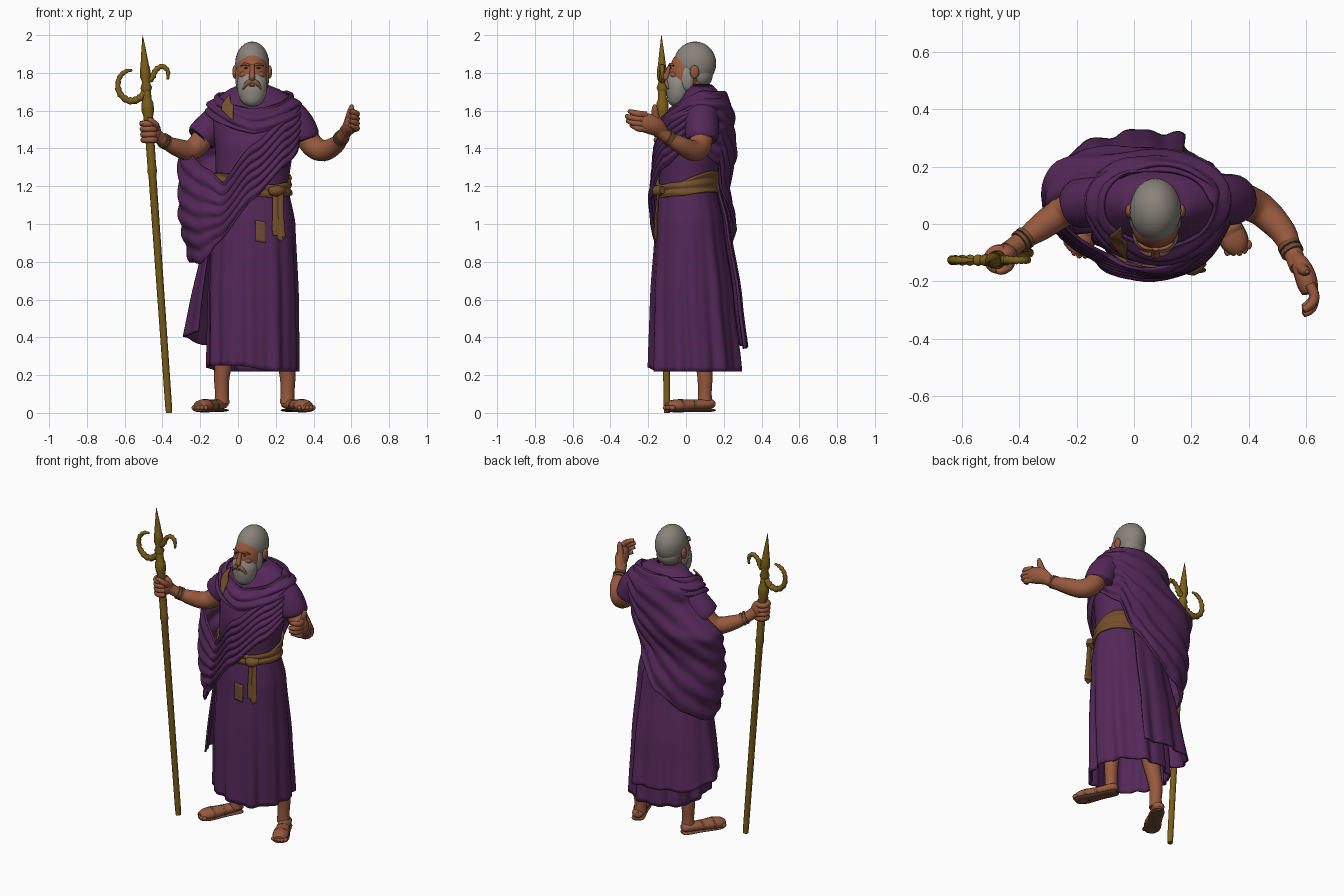
import bpy, bmesh, math
from mathutils import Vector

cube = bpy.data.objects.get("Cube")
if cube:
    bpy.data.objects.remove(cube, do_unlink=True)


def material(name, *rgb):
    m = bpy.data.materials.new(name)
    m.use_nodes = True
    m.diffuse_color = (*rgb, 1)
    m.node_tree.nodes["Principled BSDF"].inputs["Base Color"].default_value = (*rgb, 1)
    return m


PURPLE = material("purple_cloth", .088, .021, .098)
SKIN = material("skin", .31, .1, .047)
GREY = material("grey_hair", .25, .225, .195)
BEARD = material("pale_beard", .29, .265, .23)
TAN = material("tan_moustache", .22, .11, .06)
OCHRE = material("ochre_cloth", .175, .08, .024)
GOLD = material("old_gold", .2, .112, .01)
LEATHER = material("brown_leather", .16, .07, .033)
DARK = material("dark_eye", .11, .04, .022)


def finish(name, bm, mat, angle=50):
    bmesh.ops.recalc_face_normals(bm, faces=bm.faces)
    me = bpy.data.meshes.new(name)
    bm.to_mesh(me)
    bm.free()
    me.materials.append(mat)
    ob = bpy.data.objects.new(name, me)
    bpy.context.collection.objects.link(ob)
    bpy.ops.object.select_all(action='DESELECT')
    ob.select_set(True)
    bpy.context.view_layer.objects.active = ob
    bpy.ops.object.shade_smooth_by_angle(angle=math.radians(angle))
    return ob


def grid(name, rows, mat, closed=True, caps=False, thick=0):
    """Skin a list of equally long rows of points."""
    bm = bmesh.new()
    vs = [[bm.verts.new(p) for p in row] for row in rows]
    n = len(rows[0])
    for a, b in zip(vs, vs[1:]):
        for i in range(n if closed else n - 1):
            j = (i + 1) % n
            bm.faces.new((a[i], a[j], b[j], b[i]))
    if caps:
        bm.faces.new(vs[0])
        bm.faces.new(vs[-1])
    ob = finish(name, bm, mat)
    if thick:
        mod = ob.modifiers.new("thickness", 'SOLIDIFY')
        mod.thickness, mod.offset = thick, 0
    return ob


def tube(name, pts, mat, flat=1, ref=(0, 1, 0), sides=14, steps=4, ripple=0):
    """Round or flattened tube through (x, y, z, radius) points."""
    P = [Vector(p) for p in pts]
    Q = []
    for i in range(len(P) - 1):
        a, b, c, d = P[max(i - 1, 0)], P[i], P[i + 1], P[min(i + 2, len(P) - 1)]
        for k in range(steps):
            t = k / steps
            Q.append(b + (c - a) * t / 2 + (2 * a - 5 * b + 4 * c - d) * t * t / 2
                     + (3 * b - a - 3 * c + d) * t ** 3 / 2)
    Q.append(P[-1])
    rows = []
    for i, q in enumerate(Q):
        tan = (Q[min(i + 1, len(Q) - 1)] - Q[max(i - 1, 0)]).to_3d().normalized()
        u = tan.cross(Vector(ref)).normalized()
        v = u.cross(tan)
        r = max(q[3], .001) * (1 + ripple * (i % 2))
        rows.append([q.to_3d() + r * (u * math.cos(w) + v * flat * math.sin(w))
                     for w in (math.tau * k / sides for k in range(sides))])
    return grid(name, rows, mat, caps=True)


def ball(name, centre, radii, mat, seg=28):
    bm = bmesh.new()
    bmesh.ops.create_uvsphere(bm, u_segments=seg, v_segments=seg // 2, radius=1)
    for v in bm.verts:
        v.co = Vector(c + r * x for c, r, x in zip(centre, radii, v.co))
    return finish(name, bm, mat, 80)


def lookup(table, x):
    """Smoothly interpolate table rows by their first entry."""
    for a, b in zip(table, table[1:]):
        if x <= b[0]:
            t = max(0, (x - a[0]) / (b[0] - a[0]))
            t = t * t * (3 - 2 * t) * .5 + t * .5
            return [p + (q - p) * t for p, q in zip(a[1:], b[1:])]
    return table[-1][1:]


# Body envelope: height, centre x, centre y, half width, half depth
BODY = [(.22, .08, .05, .232, .235), (.6, .08, .035, .23, .212), (1, .08, .02, .215, .175),
        (1.2, .075, .01, .185, .145), (1.4, .085, .03, .2, .168), (1.55, .085, .055, .225, .155),
        (1.63, .085, .08, .22, .122), (1.69, .088, .085, .165, .088), (1.74, .08, .075, .06, .055)]


def body(deg, z, off=0):
    cx, cy, rx, ry = lookup(BODY, z)
    a = math.radians(deg)
    fold = max(0, 1.2 - z) * .011 * (math.sin(11 * a + z) + .5 * math.sin(19 * a + 2))
    return Vector((cx + (rx + off + fold) * math.cos(a), cy + (ry + off + fold) * math.sin(a), z))


def swag(t, z):
    return (.45 + .55 * math.sin(math.pi * t * .75)) * min(1, max(0, (1.55 - z) / .18))


def flare(t, z):
    return 1 - t


def drape(name, table, mat, off, pleats=0, depth=0, hang=0, shape=swag, back=0, front=0, arc=(-180, 180),
          rows=40, thick=.012):
    """Cloth over the body between a low and a high edge that vary with direction."""
    out = []
    full = arc[1] - arc[0] == 360
    n = 120 if full else max(6, int((arc[1] - arc[0]) / 2))
    for k in range(rows + 1):
        t = k / rows
        row = []
        for i in range(n if full else n + 1):
            d = arc[0] + (arc[1] - arc[0]) * i / n
            lo, hi = lookup(table, d)
            z = lo + (hi - lo) * t
            side = (d - 162 + 180) % 360 - 180
            lean = math.sin(math.radians(d))
            extra = hang * math.exp(-(side / 40) ** 2) * shape(t, z)
            extra += back * max(0, lean) * (1 - t * t * .7) + front * max(0, -lean) * (1 - t)
            wave = depth * math.sin(math.tau * pleats * t + math.radians(d) * 2 + math.sin(math.radians(d * 3)))
            row.append(body(d, z, off + extra + wave))
        out.append(row)
    return grid(name, out, mat, closed=full, thick=thick)


# Tunic, mantle, cowl and belt
drape("tunic", [(-180, .25, 1.735), (-110, .25, 1.735), (-60, .22, 1.735), (150, .22, 1.735), (180, .25, 1.735)],
      PURPLE, 0, rows=56)
MANTLE = [(-180, .80, 1.38), (-160, .79, 1.3), (-135, .89, 1.22), (-90, 1.13, 1.42), (-45, 1.30, 1.58),
          (0, 1.42, 1.68), (45, 1.32, 1.70), (70, 1.12, 1.70), (100, .96, 1.70), (135, .86, 1.69),
          (160, .8, 1.56), (180, .8, 1.38)]
drape("mantle", MANTLE, PURPLE, .022, 6, .007, .185, swag, .034, .03, rows=60)
drape("mantle_tail", [(70, .34, 1.2), (140, .36, 1.1), (165, .40, 1), (195, .43, .95)], PURPLE, .016, 0, 0,
      .112, flare, .025, arc=(70, 195))
drape("cowl", [(-180, 1.59, 1.69), (-90, 1.48, 1.61), (0, 1.58, 1.70), (90, 1.6, 1.70), (180, 1.59, 1.69)],
      PURPLE, .025, 2.5, .007, rows=24)
drape("belt", [(-180, 1.16, 1.27), (-125, 1.16, 1.265), (-60, 1.14, 1.205), (-20, 1.15, 1.22), (40, 1.17, 1.28),
               (180, 1.16, 1.27)], OCHRE, .015, 2, .004, rows=14)
drape("skirt_patch", [(-87, .91, 1.02), (-73, .9, 1.01)], LEATHER, .010, arc=(-87, -73), rows=8, thick=.005)
drape("shoulder_strip", [(-131, 1.6, 1.685), (-115, 1.55, 1.63)], OCHRE, .038, arc=(-131, -115),
      rows=8, thick=.008)
tube("sash_knot", [(.17, -.14, 1.175, .02), (.205, -.15, 1.175, .03), (.24, -.125, 1.18, .02)], OCHRE, ref=(0, 0, 1))
for i, x in enumerate((.20, .224)):
    tube("sash_end", [(x, -.145, 1.19, .016), (x, -.155, 1.06, .018), (x + .004, -.16, .97 - .03 * i, .023),
                      (x + .006, -.16, .94 - .01 * i, .021)], OCHRE, flat=.45)

# Sleeves
tube("left_sleeve", [(.2, .085, 1.62, .07), (.265, .085, 1.58, .087), (.317, .085, 1.52, .09),
                     (.35, .085, 1.45, .084), (.347, .085, 1.455, .05)], PURPLE, sides=20)
tube("right_sleeve", [(-.01, .085, 1.615, .06), (-.075, .085, 1.575, .08), (-.135, .08, 1.52, .085),
                      (-.195, .07, 1.455, .084), (-.19, .07, 1.46, .05)], PURPLE, sides=20)

# Arms and bracelets
tube("left_arm", [(.34, .085, 1.5, .06), (.395, .075, 1.415, .061), (.455, .04, 1.388, .056), (.52, -.03, 1.42, .046),
                  (.553, -.10, 1.46, .034), (.575, -.15, 1.50, .034)], SKIN)
tube("right_arm", [(-.16, .075, 1.5, .06), (-.21, .06, 1.42, .058), (-.26, .035, 1.39, .054), (-.33, -.015, 1.408, .046),
                   (-.395, -.06, 1.44, .033), (-.44, -.095, 1.48, .034)], SKIN)
for t in (0, .55):
    tube("left_bracelet", [(.538 + .016 * (t + k), -.073 - .03 * (t + k), 1.445 + .019 * (t + k), .041)
                           for k in (0, .4)], LEATHER, steps=1)
    tube("right_bracelet", [(-.375 - .025 * (t + k), -.045 - .02 * (t + k), 1.43 + .015 * (t + k), .041)
                            for k in (0, .4)], LEATHER, steps=1)

# Open left hand
tube("left_palm", [(.56, -.115, 1.475, .032), (.588, -.16, 1.515, .05), (.605, -.21, 1.535, .052),
                   (.613, -.24, 1.54, .04)], SKIN, flat=.7, ref=(1, 0, 0))
for i in range(4):
    z = 1.502 + .025 * i
    reach = (.29, .31, .315, .30)[i]
    tube("left_finger", [(.612, -.21, z, .018), (.628, -.25, z + .005, .018), (.618, -reach + .02, z + .012, .016),
                         (.59, -reach, z + .02, .011)], SKIN, ref=(0, 0, 1), sides=8)
tube("left_thumb", [(.58, -.14, 1.52, .024), (.59, -.16, 1.57, .02), (.60, -.165, 1.61, .016), (.602, -.165, 1.632, .007)],
     SKIN, sides=8)


# Staff with spear tip and two curled horns
def on_staff(z, r):
    return (-.365 - .07 * z, -.10 - .015 * z, z, r)


tube("staff", [on_staff(*p) for p in ((0, .016), (.03, .018), (1.26, .021), (1.28, .026), (1.31, .023), (1.5, .024),
     (1.57, .026), (1.6, .033), (1.64, .032), (1.66, .024), (1.73, .022))], GOLD, steps=1)
tube("spear_tip", [on_staff(*p) for p in ((1.7, .022), (1.72, .031), (1.75, .02), (1.78, .029), (1.82, .027),
     (1.84, .022), (1.9, .015), (1.999, .001))], GOLD, steps=1, sides=10)
tube("large_horn", [(-.49, -.126, 1.70, .016), (-.53, -.126, 1.66, .016), (-.585, -.126, 1.655, .015),
                    (-.63, -.126, 1.70, .013), (-.632, -.126, 1.765, .011), (-.60, -.126, 1.805, .010),
                    (-.56, -.126, 1.815, .005)], GOLD, ripple=.35, sides=10)
tube("small_horn", [(-.49, -.126, 1.75, .015), (-.455, -.126, 1.775, .014), (-.435, -.126, 1.815, .012),
                    (-.40, -.126, 1.835, .011), (-.372, -.126, 1.81, .010), (-.372, -.126, 1.765, .005)],
     GOLD, ripple=.35, sides=10)

# Right hand closed on the staff
ball("right_palm", (-.45, -.103, 1.49), (.042, .034, .058), SKIN)
for i in range(4):
    x, y, z, _ = on_staff(1.445 + .029 * i, 0)
    tube("right_finger", [(x + .034 * math.cos(a), y + .034 * math.sin(a), z, .017)
                          for a in (math.radians(d) for d in range(60, 331, 45))], SKIN, ref=(0, 0, 1), sides=8)
tube("right_thumb", [(-.43, -.11, 1.50, .02), (-.435, -.145, 1.525, .017), (-.46, -.163, 1.548, .014),
                     (-.48, -.165, 1.555, .008)], SKIN, sides=8, ref=(0, 0, 1))

# Head, hair and beard
CX = .075
tube("neck", [(.08, .075, 1.62, .075), (.078, .055, 1.7, .064), (CX, .04, 1.78, .06)], SKIN)
ball("face", (CX, 0, 1.79), (.084, .09, .13), SKIN)
ball("hair", (CX, .048, 1.85), (.09, .112, .116), GREY)
ball("nape_hair", (CX, .08, 1.79), (.074, .062, .07), GREY)
tube("beard", [(CX, -.035, 1.80, .06), (CX, -.036, 1.75, .08), (CX, -.042, 1.69, .075), (CX, -.052, 1.65, .057),
               (CX, -.056, 1.63, .034), (CX, -.056, 1.622, .002)], BEARD, flat=.86, sides=24)
tube("nose", [(CX, -.083, 1.84, .011), (CX, -.098, 1.80, .014), (CX, -.106, 1.775, .017), (CX, -.09, 1.763, .01)],
     SKIN, ref=(1, 0, 0), sides=10)
ball("mouth", (CX, -.102, 1.732), (.018, .008, .005), LEATHER, 12)
for s in (-1, 1):
    ball("sideburn", (CX + s * .068, .008, 1.775), (.022, .036, .07), BEARD, 16)
    ball("ear", (CX + s * .092, .045, 1.805), (.013, .024, .036), SKIN, 16)
    ball("cheek", (CX + s * .034, -.06, 1.79), (.032, .022, .022), SKIN, 16)
    ball("eye", (CX + s * .033, -.081, 1.826), (.011, .004, .0045), DARK, 12)
    tube("eyebrow", [(CX + s * .012, -.088, 1.84, .005), (CX + s * .038, -.082, 1.847, .007),
                     (CX + s * .06, -.066, 1.838, .004)], SKIN, ref=(0, 0, 1), sides=8)
    tube("moustache", [(CX, -.101, 1.757, .012), (CX + s * .026, -.101, 1.745, .013),
                       (CX + s * .05, -.092, 1.715, .006)], TAN, ref=(0, 0, 1), sides=8)

# Legs, feet and sandals
for side, hx, tx, lean in (("right", -.085, -.205, .06), ("left", .262, .365, -.05)):
    tube(side + "_leg", [(hx + lean, .08, .5, .06), (hx + lean * .4, .09, .34, .052), (hx, .1, .2, .042),
                         (hx, .1, .11, .037), (hx, .1, .05, .04)], SKIN)

    def along(t, across=0):
        d = Vector((tx - hx, -.24)).normalized()
        return hx + (tx - hx) * t + across * d.y, .125 - .215 * t - across * d.x

    for part, z, grow, flat, mat in (("_foot", .043, 0, .72, SKIN), ("_sole", .014, .002, .22, LEATHER)):
        tube(side + part, [(*along(t), z * (1.1 - .3 * t if mat is SKIN else 1), r + grow)
                           for t, r in ((-.1, .022), (0, .037), (.4, .04), (.75, .049), (.93, .044), (1.04, .026))],
             mat, flat=flat, ref=(0, 0, 1))
    for i in range(5):
        p = along(1.04 - .035 * abs(i - 1.5), (i - 2) * .019)
        ball(side + "_toe", (*p, .027), (.013, .018, .014), SKIN, 10)
    for t, z, r in ((.42, .04, .043), (.72, .037, .05)):
        tube(side + "_strap", [(*along(t - .03), z, r), (*along(t + .03), z, r)], LEATHER, flat=.74,
             ref=(0, 0, 1), steps=1)
